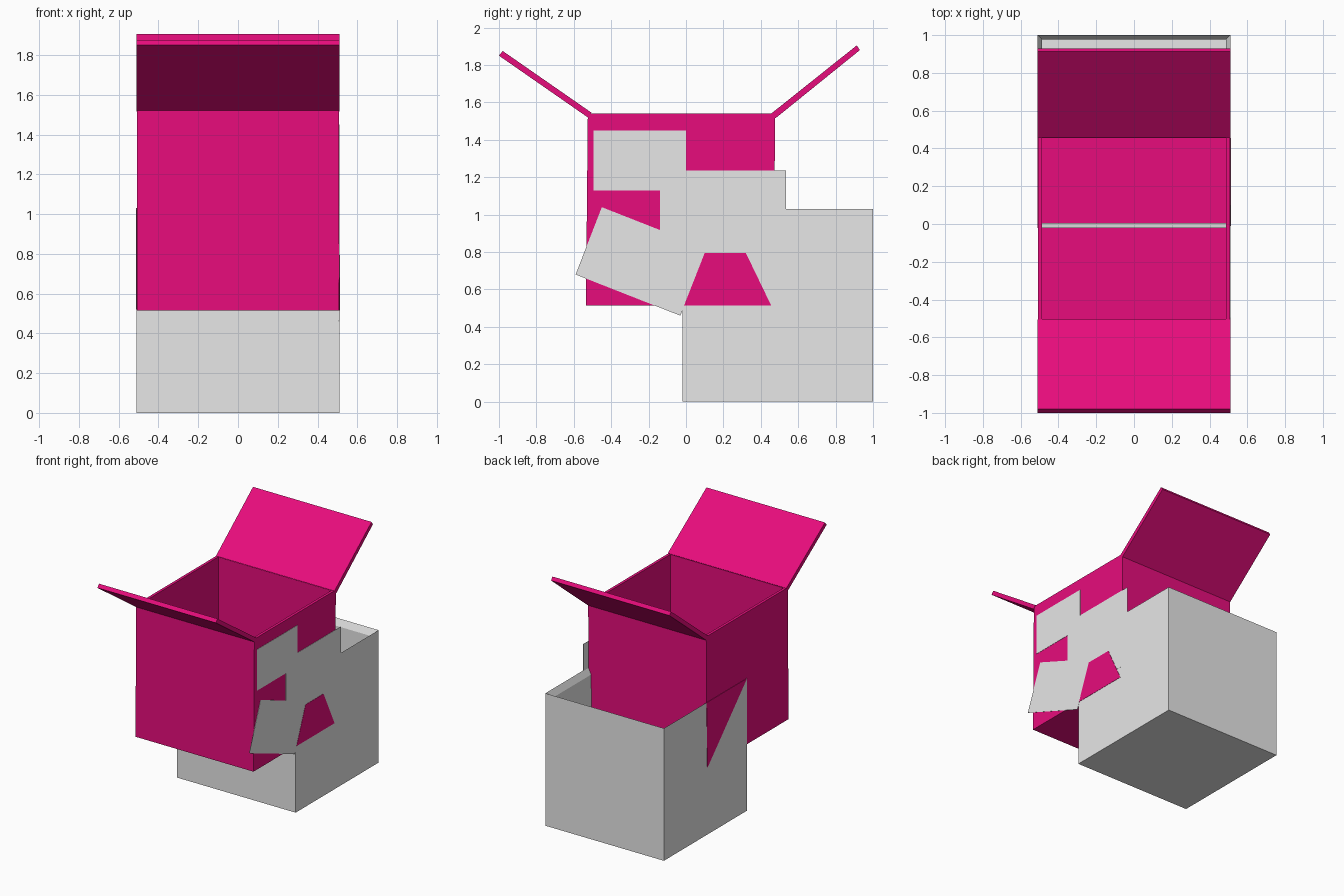
import bpy, bmesh
from mathutils import Vector

cube = bpy.data.objects.get("Cube")
if cube:
    bpy.data.objects.remove(cube, do_unlink=True)


def material(name, rgb):
    m = bpy.data.materials.new(name)
    m.use_nodes = True
    col = (*rgb, 1)
    m.diffuse_color = col
    m.node_tree.nodes["Principled BSDF"].inputs["Base Color"].default_value = col
    return m


PINK = material("hot pink", (0.83, 0.004, 0.21))
GREY = material("light grey", (0.8, 0.8, 0.8))


def finish(name, bm, mat):
    bmesh.ops.recalc_face_normals(bm, faces=bm.faces)
    mesh = bpy.data.meshes.new(name)
    bm.to_mesh(mesh)
    bm.free()
    mesh.materials.append(mat)
    obj = bpy.data.objects.new(name, mesh)
    bpy.context.collection.objects.link(obj)
    return obj


def open_box(name, mat, half_x, y0, y1, z0, z1, wall, rim_drop=0, lean=0):
    """Box with an open top; the rim may slope down towards the inside."""
    bm = bmesh.new()
    bmesh.ops.create_cube(bm, size=1)
    for v in bm.verts:
        low = v.co.z < 0
        v.co = (2 * half_x * v.co.x,
                (y0 if v.co.y < 0 else y1) - (lean if low else 0),
                z0 if low else z1)
    top = max(bm.faces, key=lambda f: f.calc_center_median().z)
    bmesh.ops.inset_region(bm, faces=[top], thickness=wall)
    for v in top.verts:
        v.co.z -= rim_drop
    out = bmesh.ops.extrude_discrete_faces(bm, faces=[top])
    for v in out["faces"][0].verts:
        v.co.z = z0 + wall
    return finish(name, bm, mat)


def prism(name, mat, outline, x0, x1):
    """Extrude a (y, z) outline along x."""
    bm = bmesh.new()
    face = bm.faces.new([bm.verts.new((x0, y, z)) for y, z in outline])
    out = bmesh.ops.extrude_face_region(bm, geom=[face])
    moved = [g for g in out["geom"] if isinstance(g, bmesh.types.BMVert)]
    bmesh.ops.translate(bm, verts=moved, vec=Vector((x1 - x0, 0, 0)))
    return finish(name, bm, mat)


def rect(y0, y1, z0, z1):
    return [(y0, z0), (y1, z0), (y1, z1), (y0, z1)]


# The two overlapping cartons
open_box("lower_box", GREY, 0.51, -0.02, 1.0, 0, 1.03, 0.034, rim_drop=0.05)
open_box("upper_box", PINK, 0.508, -0.525, 0.477, 0.515, 1.542, 0.03, lean=0.01)

# Open lid flaps
prism("front_flap", PINK, [(-0.525, 1.52), (-0.505, 1.545), (-0.98, 1.875), (-1.0, 1.85)], -0.51, 0.51)
prism("back_flap", PINK, [(0.478, 1.515), (0.455, 1.54), (0.913, 1.905), (0.93, 1.88)], -0.51, 0.51)

# Thin patches on the +x side
X0, X1 = 0.5085, 0.5105
prism("upper_patch", GREY, rect(-0.495, 0, 1.13, 1.45), X0, X1)
prism("middle_patch", GREY, rect(-0.14, 0.535, 0.6, 1.235), X0, X1)
prism("tilted_patch", GREY, [(-0.59, 0.68), (-0.03, 0.46), (0.11, 0.82), (-0.45, 1.04)], X0, X1)
prism("trapezoid_patch", PINK, [(-0.01, 0.515), (0.455, 0.515), (0.32, 0.795), (0.1, 0.795)], X1, X1 + 0.002)

# Exposed corner of the upper carton on the -x side
prism("side_triangle", PINK, [(0.467, 0.52), (0.477, 1.03), (-0.02, 1.03)], -0.512, -0.509)
